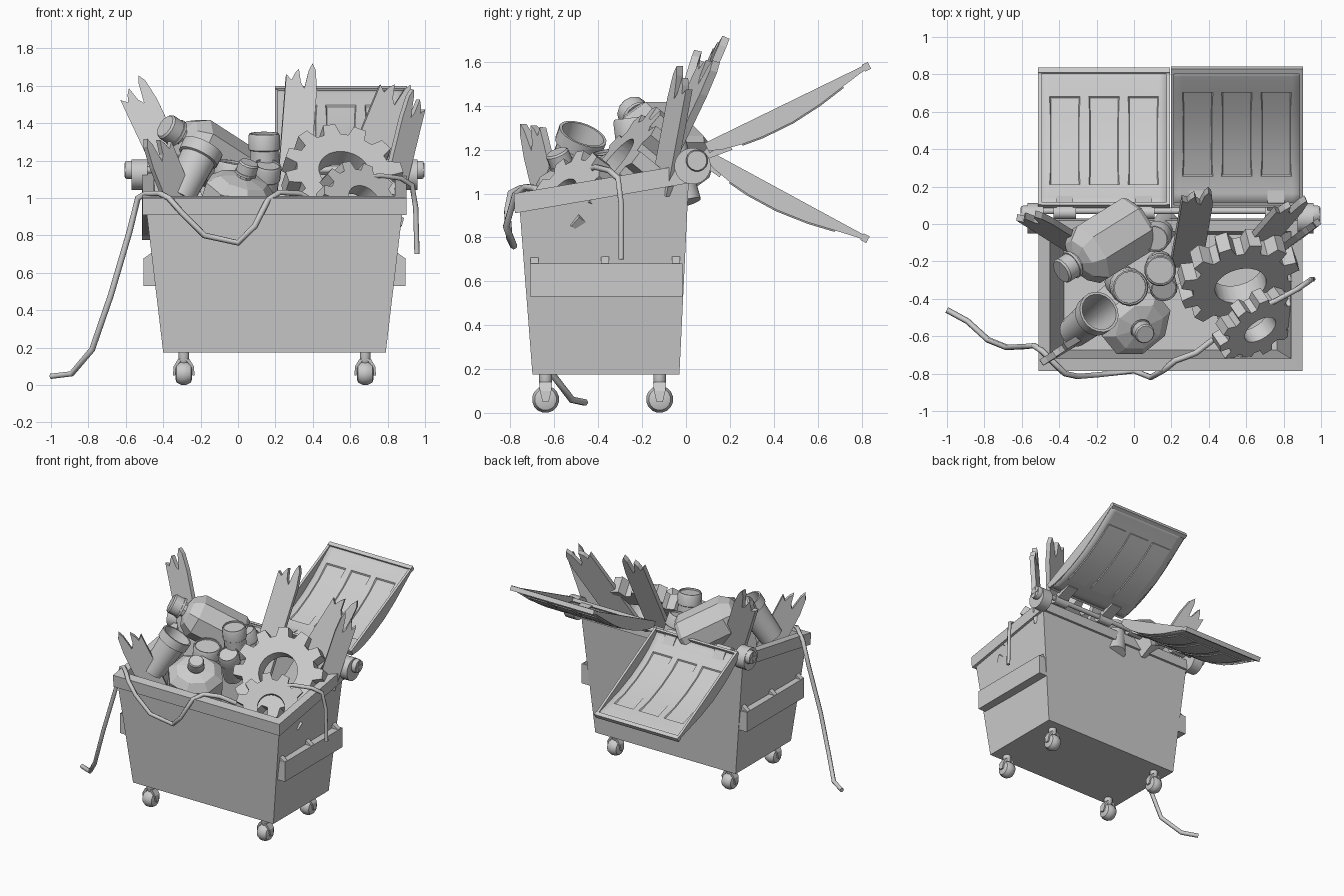
import bpy, bmesh
from math import sin, cos, pi, radians
from mathutils import Vector, Matrix

if "Cube" in bpy.data.objects:
    bpy.data.objects.remove(bpy.data.objects["Cube"])

X_MID = 0.195  # centre of the bin in x


def finish(name, bm, mat=None, smooth=True):
    bmesh.ops.recalc_face_normals(bm, faces=bm.faces)
    me = bpy.data.meshes.new(name)
    bm.to_mesh(me)
    bm.free()
    ob = bpy.data.objects.new(name, me)
    bpy.context.collection.objects.link(ob)
    if mat:
        ob.matrix_world = mat
    if smooth:
        bpy.ops.object.select_all(action='DESELECT')
        ob.select_set(True)
        bpy.context.view_layer.objects.active = ob
        bpy.ops.object.shade_smooth_by_angle(angle=radians(31))
    return ob


def loft(name, loops, mat=None, ring=False, smooth=True):
    """Join equal-length loops of points; cap the ends, or close into a ring."""
    bm = bmesh.new()
    vs = [[bm.verts.new(p) for p in lp] for lp in loops]
    pairs = list(zip(vs, vs[1:])) + ([(vs[-1], vs[0])] if ring else [])
    n = len(vs[0])
    for a, b in pairs:
        for i in range(n):
            bm.faces.new((a[i], a[(i + 1) % n], b[(i + 1) % n], b[i]))
    if not ring:
        bm.faces.new(vs[0])
        bm.faces.new(vs[-1])
    return finish(name, bm, mat, smooth)


def frame(origin, axis, up=(0, 0, 1)):
    """Matrix whose Z is the axis and whose Y leans towards up."""
    z = Vector(axis).normalized()
    x = Vector(up).cross(z).normalized()
    m = Matrix((x, z.cross(x), z)).transposed().to_4x4()
    m.translation = Vector(origin)
    return m


def lathe(name, prof, mat, n=16, sy=1.0, smooth=True):
    return loft(name, [[(r * cos(2 * pi * (i + .5) / n), sy * r * sin(2 * pi * (i + .5) / n), z)
                        for i in range(n)] for r, z in prof], mat, smooth=smooth)


def box(name, x, y, z, mat=None):
    return loft(name, [[(x[0], y[0], k), (x[1], y[0], k), (x[1], y[1], k), (x[0], y[1], k)] for k in z],
                mat, smooth=False)


def prism_x(name, pts, x0, x1, mat=None):
    return loft(name, [[(x, y, z) for y, z in pts] for x in (x0, x1)], mat, smooth=False)


# Bin shell with sloping rim, hollow inside
def rect(hx, y0, y1, zf, zb):
    return [(X_MID - hx, y0, zf), (X_MID + hx, y0, zf), (X_MID + hx, y1, zb), (X_MID - hx, y1, zb)]


loft("bin_shell", [rect(.595, -.70, -.03, .175, .175), rect(.683, -.757, .012, .915, 1.05),
                   rect(.705, -.78, .03, .91, 1.05), rect(.705, -.785, .02, 1.0, 1.135),
                   rect(.645, -.72, -.04, 1.01, 1.125), rect(.57, -.675, -.06, .22, .22)], smooth=False)

# Side lifting pockets with tabs, hinge ears and bolts
for s, side in ((-1, "left"), (1, "right")):
    def sx(d):
        return X_MID + s * d
    loft(side + "_lift_pocket", [[(sx(.60), y, .53), (sx(.70), y, .53), (sx(.70), y, .68), (sx(.63), y, .68)]
                                 for y in (-.71, -.015)], smooth=False)
    for y in (-.69, -.37, -.045):
        loft(side + "_pocket_tab", [[(sx(.62), k, .66), (sx(.70), k, .66), (sx(.695), k, .68), (sx(.64), k, .72)]
                                    for k in (y - .018, y + .018)], smooth=False)
    m = frame((sx(0), .03, 1.125), (s, 0, 0))
    lathe(side + "_hinge_ear", [(.083, .68), (.083, .765)], m, 20)
    m = frame((sx(0), .05, 1.15), (s, 0, 0))
    lathe(side + "_hinge_bolt", [(.05, .76), (.05, .785), (.045, .798)], m, 16)
    for a in (0, pi / 2):
        box(side + "_bolt_cross", (-.038, .038), (-.008, .008), (.79, .803), m @ Matrix.Rotation(a, 4, 'Z'))

# Hinge rod
lathe("hinge_rod", [(.018, -.70), (.018, .70)], frame((X_MID, .07, 1.15), (1, 0, 0)), 12)

# Lids: curved shell with three pressed panels, side walls, end lip, hinge straps
LID = [(0, .04), (.06, .062), (.15, .08), (.25, .09), (.4, .09), (.55, .072), (.68, .045), (.78, .025), (.82, .02)]
XS = (-.35, -.295, -.125, -.085, .085, .125, .295, .35)


def lid(name, origin, angle):
    m = Matrix.Translation(origin) @ Matrix.Rotation(radians(angle), 4, 'X')
    bm = bmesh.new()
    g = [[bm.verts.new((x, u, -d)) for x in XS] for u, d in LID]
    panels = {1: [], 3: [], 5: []}
    for j in range(len(LID) - 1):
        for i in range(len(XS) - 1):
            f = bm.faces.new((g[j][i], g[j + 1][i], g[j + 1][i + 1], g[j][i + 1]))
            if i in panels and 2 <= j <= 5:
                panels[i].append(f)
    bm.normal_update()
    for fs in panels.values():
        bmesh.ops.inset_region(bm, faces=fs, thickness=.004, depth=.007)
    bm.normal_update()
    me_ob = finish(name + "_panel", bm, m)
    down = sum(p.normal.z for p in me_ob.data.polygons) < 0
    mod = me_ob.modifiers.new("thickness", 'SOLIDIFY')
    mod.thickness = .016
    mod.offset = -1 if down else 1
    side = [(0, 0)] + [(u, -d) for u, d in LID] + [(.82, 0)]
    for s in (-1, 1):
        prism_x(name + "_side_wall", side, s * .335, s * .353, m)
    box(name + "_end_lip", (-.353, .353), (.80, .83), (-.028, .006), m)
    box(name + "_back_lip", (-.34, .34), (0, .016), (-.05, -.005), m)
    for x in (-.21, .21):
        prism_x(name + "_hinge_strap", [(-.03, -.07), (-.03, -.035), (.02, -.02), (.10, -.06), (.10, -.083)],
                x - .045, x + .045, m)
        lathe(name + "_hinge_knuckle", [(.034, -.06), (.034, .06)],
              frame((origin[0] + x, .06, 1.15), (1, 0, 0)), 12)


lid("left_lid", (-.16, .105, 1.195), -28.5)
lid("right_lid", (.55, .085, 1.23), 26)

# Casters with fat rounded wheels and leaning fork arms
for x in (-.29, .68):
    for y in (-.64, -.12):
        lathe("caster_wheel", [(.03, -.045), (.05, -.038), (.062, -.014), (.062, .014), (.05, .038), (.03, .045)],
              frame((x, y, .062), (1, 0, 0)), 16)
        for s in (-1, 1):
            loft("caster_fork", [[(x + s * (c - t), y - w, z), (x + s * (c + t), y - w, z),
                                  (x + s * (c + t), y + w, z), (x + s * (c - t), y + w, z)]
                                 for c, t, w, z in ((.052, .006, .014, .05), (.046, .008, .026, .10),
                                                    (.018, .012, .03, .14))], smooth=False)
        lathe("caster_stem", [(.022, .118), (.03, .14), (.03, .18)], Matrix.Translation((x, y, 0)), 12)


# Scrap gears
def gear(name, centre, axis, r, hole, thick, teeth, phase=0.0):
    step = 2 * pi / teeth
    outer, inner = [], []
    for t in range(teeth):
        for f, k in ((-.34, .8), (-.2, 1), (.2, 1), (.34, .8)):
            a = (t + f) * step + phase
            outer.append((r * k * cos(a), r * k * sin(a)))
            inner.append((hole * cos(a), hole * sin(a)))
    loft(name, [[(x, y, z) for x, y in lp] for lp, z in
                ((outer, 0), (outer, -thick), (inner, -thick), (inner, 0))], frame(centre, axis), ring=True)


gear("large_gear", (.57, -.33, 1.14), (.2, -.75, .62), .325, .14, .12, 12, .1)
gear("small_gear", (.675, -.565, .985), (.48, -.71, .5), .245, .095, .09, 11)


# Broken planks with splintered ends
def plank(name, base, tip, w, normal, extend=.3, flip=1):
    base, tip = Vector(base), Vector(tip)
    d = (tip - base).normalized()
    n = Vector(normal)
    n = n - d * n.dot(d)
    length = (tip - base).length
    end = [(.5, -.14), (.42, -.02), (.30, .02), (.2, -.02), (.1, -.13), (-.02, -.10),
           (-.12, -.02), (-.24, -.05), (-.32, -.09), (-.5, -.06)]
    pts = [(-.5 * w, -extend), (.5 * w, -extend)] + [(a * w, length + b) for a, b in end]
    pts = [(flip * a, b) for a, b in pts]
    loft(name, [[(a, b, z) for a, b in pts] for z in (-.018, .018)], frame(base, n, d), smooth=False)


plank("back_left_plank", (-.33, -.10, 1.10), (-.57, .05, 1.61), .18, (-.1, -1, .2))
plank("middle_plank", (.30, -.09, 1.12), (.345, .17, 1.70), .17, (.1, -1, .2))
plank("back_right_plank", (.67, -.10, 1.15), (.86, .12, 1.61), .19, (.3, -1, .2))
plank("far_right_plank", (.85, -.09, 1.12), (.955, -.01, 1.55), .13, (.6, -.8, .1), .12, -1)
plank("front_left_plank", (-.30, -.62, .95), (-.45, -.71, 1.32), .17, (.45, -.8, .2), .25, -1)


# Jugs with screw caps
def jug(name, base, top, r, sy, cap_r, up=(0, 0, 1)):
    h = (Vector(top) - Vector(base)).length
    m = frame(base, Vector(top) - Vector(base), up)
    lathe(name, [(r * .88, 0), (r, .03), (r, h * .64), (r * .7, h * .76), (cap_r * .8, h * .8), (cap_r * .8, h * .88)],
          m, 8, sy, False)
    lathe(name + "_cap_collar", [(cap_r * 1.08, h * .84), (cap_r * 1.08, h * .87)], m, 16)
    lathe(name + "_cap", [(cap_r, h * .86), (cap_r, h * .98), (cap_r * .88, h)], m, 12)


jug("back_jug", (.02, .0, 1.12), (-.39, -.255, 1.385), .175, .9, .072)
jug("front_jug", (-.07, -.43, .80), (.06, -.59, 1.19), .2, .9, .055)

# Open cup
cup = frame((-.32, -.575, 1.0), (.42, .33, .85))
lathe("open_cup", [(.085, 0), (.098, .25), (.112, .255), (.114, .32), (.10, .32), (.078, .03)], cup, 20)


# Cans and jars
def can(name, top, axis, r, h):
    lathe(name, [(r * .92, -h), (r * .92, -.09), (r, -.085), (r, -.012), (r * .93, 0), (r * .85, 0), (r * .85, -.012)],
          frame(top, axis), 16)


can("jar", (.14, -.25, 1.345), (0, -.12, 1), .085, .24)
can("low_jar", (.16, -.35, 1.18), (.1, -.4, .85), .075, .25)
can("back_can", (.11, -.08, 1.24), (-.2, -.25, .9), .078, .30)
can("middle_can", (-.02, -.34, 1.19), (.15, -.1, .95), .10, .30)


# Loose cables
def cable(name, pts, r):
    cu = bpy.data.curves.new(name, 'CURVE')
    cu.dimensions = '3D'
    cu.bevel_depth = r
    cu.bevel_resolution = 1
    cu.use_fill_caps = True
    sp = cu.splines.new('POLY')
    sp.points.add(len(pts) - 1)
    for p, c in zip(sp.points, pts):
        p.co = (*c, 1)
    bpy.context.collection.objects.link(bpy.data.objects.new(name, cu))


cable("long_cable", [(-1.0, -.46, .047), (-.89, -.52, .06), (-.78, -.62, .19), (-.68, -.66, .48), (-.58, -.655, .82),
                     (-.535, -.65, 1.0), (-.49, -.68, 1.025), (-.42, -.75, 1.025), (-.37, -.80, 1.0),
                     (-.30, -.815, .92), (-.18, -.805, .80), (0, -.785, .76), (.09, -.82, .85), (.16, -.78, .99),
                     (.22, -.73, 1.03), (.33, -.69, 1.025), (.42, -.62, .97)], .016)
cable("short_cable", [(.62, -.47, 1.10), (.76, -.41, 1.12), (.87, -.35, 1.105), (.93, -.31, 1.07), (.95, -.295, .95),
                      (.957, -.295, .70)], .014)
